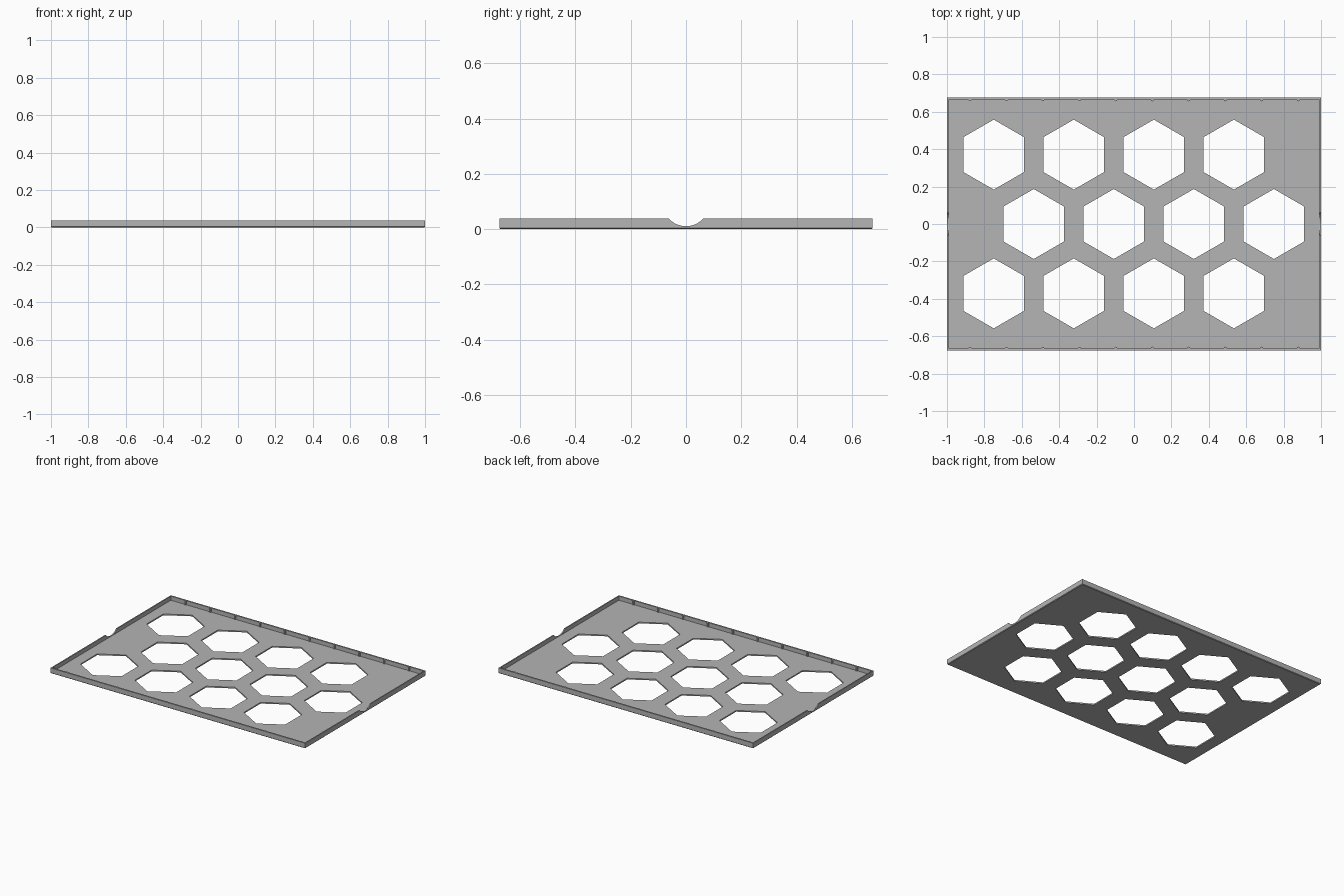
import bpy, bmesh
from math import pi
from mathutils import Matrix, Vector

cube = bpy.data.objects.get("Cube")
if cube:
    bpy.data.objects.remove(cube, do_unlink=True)

LENGTH, WIDTH, HEIGHT = 2.0, 1.35, 0.038
FLOOR, WALL_X, WALL_Y = 0.009, 0.008, 0.011

gray = bpy.data.materials.new("plain_gray")
gray.use_nodes = True
gray.diffuse_color = (0.46, 0.46, 0.46, 1)
gray.node_tree.nodes["Principled BSDF"].inputs["Base Color"].default_value = gray.diffuse_color


def finish(name, bm):
    mesh = bpy.data.meshes.new(name)
    bm.to_mesh(mesh)
    bm.free()
    mesh.materials.append(gray)
    obj = bpy.data.objects.new(name, mesh)
    bpy.context.collection.objects.link(obj)
    return obj


def add_box(bm, x, y, z0, z1):
    matrix = Matrix.Translation((0, 0, (z0 + z1) / 2)) @ Matrix.Diagonal((x, y, z1 - z0, 1))
    bmesh.ops.create_cube(bm, size=1, matrix=matrix)


def add_prism(bm, sides, radius, depth, matrix):
    bmesh.ops.create_cone(bm, cap_ends=True, segments=sides, radius1=radius,
                          radius2=radius, depth=depth, matrix=matrix)


def cut(target, cutter):
    cutter.hide_render = True
    mod = target.modifiers.new("cut", "BOOLEAN")
    mod.operation, mod.solver, mod.object = "DIFFERENCE", "EXACT", cutter
    bpy.context.view_layer.update()
    evaluated = target.evaluated_get(bpy.context.evaluated_depsgraph_get())
    mesh = bpy.data.meshes.new_from_object(evaluated)
    target.modifiers.clear()
    target.data = mesh
    bpy.data.objects.remove(cutter, do_unlink=True)


# Tray block with a fine chamfer around the bottom
bm = bmesh.new()
add_box(bm, LENGTH, WIDTH, 0, HEIGHT)
low = [e for e in bm.edges if all(v.co.z < 0.001 for v in e.verts)]
bmesh.ops.bevel(bm, geom=low, offset=0.004, segments=1, affect="EDGES")
tray = finish("tray", bm)

# Hollow that leaves the floor and rim
bm = bmesh.new()
add_box(bm, LENGTH - 2 * WALL_X, WIDTH - 2 * WALL_Y, FLOOR, 0.1)
cut(tray, finish("hollow_cutter", bm))

# Three staggered rows of four hexagonal holes
bm = bmesh.new()
for row in (-1, 0, 1):
    start = -0.75 if row else -0.536
    for col in range(4):
        place = Matrix.Translation((start + 0.428 * col, 0.371 * row, 0))
        # a corner of each hexagon points along y
        add_prism(bm, 6, 0.187, 0.2, place)
corner = max(bm.verts, key=lambda v: v.co.y).co
if abs(corner.y - 0.371 - 0.187) > 0.001:
    for row in (-1, 0, 1):
        for col in range(4):
            c = Vector(((-0.75 if row else -0.536) + 0.428 * col, 0.371 * row, 0))
            near = [v for v in bm.verts if (v.co.xy - c.xy).length < 0.19]
            bmesh.ops.rotate(bm, verts=near, cent=c, matrix=Matrix.Rotation(pi / 6, 3, "Z"))
cut(tray, finish("hexagon_cutter", bm))

# Rounded finger notch through both end walls
bm = bmesh.new()
add_prism(bm, 64, 0.085, 2.4, Matrix.Translation((0, 0, 0.0955)) @ Matrix.Rotation(pi / 2, 4, "Y"))
cut(tray, finish("notch_cutter", bm))

# Small ribs along the inside of the long walls
bm = bmesh.new()
for side in (-1, 1):
    for i in range(10):
        place = Matrix.Translation((-0.877 + 0.195 * i, side * (WIDTH / 2 - WALL_Y), 0.021))
        add_prism(bm, 8, 0.008, 0.03, place)
finish("wall_ribs", bm)
